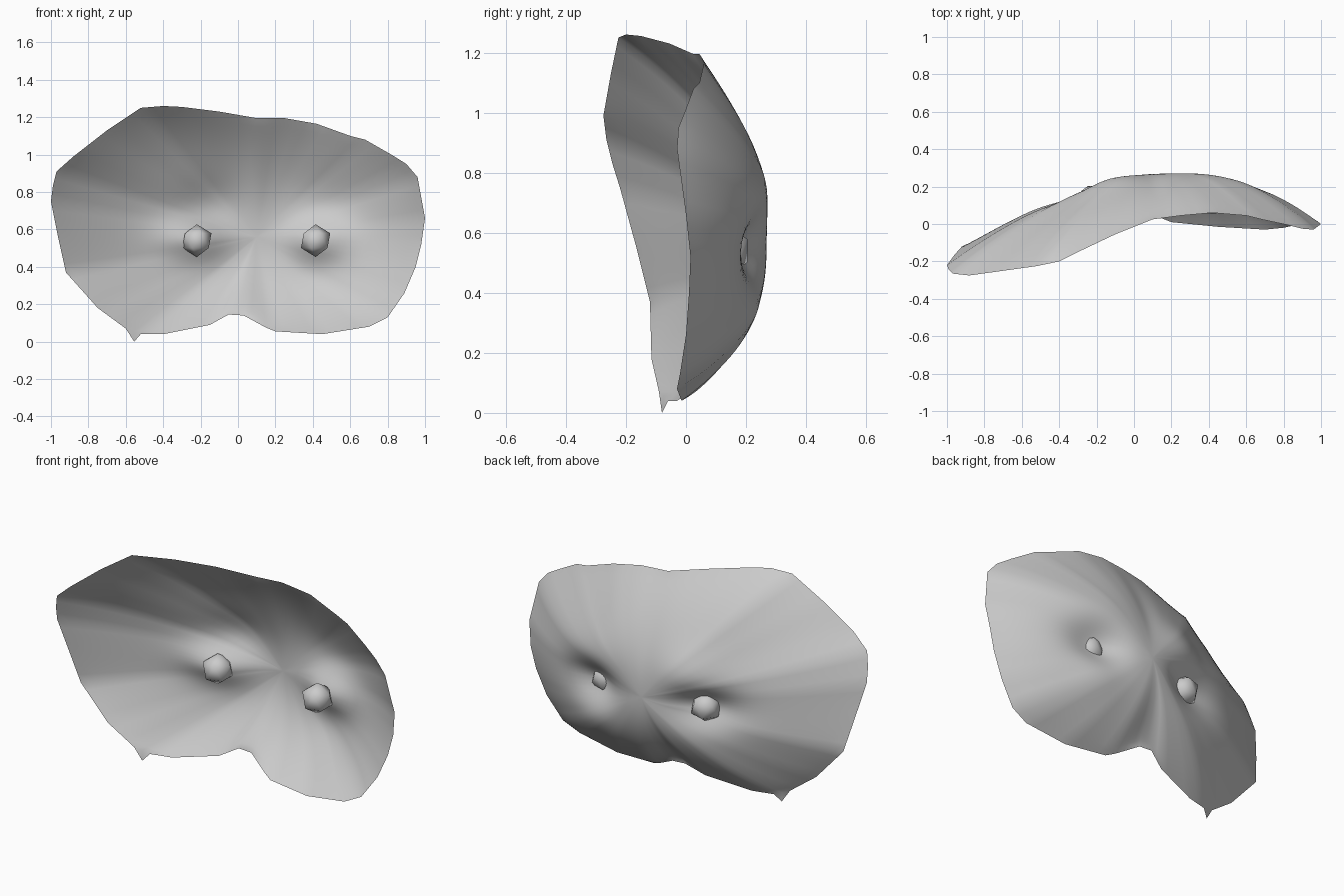
import bpy, bmesh, math
from mathutils import Vector

if "Cube" in bpy.data.objects:
    bpy.data.objects.remove(bpy.data.objects["Cube"])

# Rim of the curved sheet (x, y, z), clockwise seen from the front
RIM = [(-.52, -.225, 1.25), (-.4, -.2, 1.26), (-.3, -.15, 1.255), (-.1, -.055, 1.23),
       (.1, .025, 1.195), (.25, .045, 1.195), (.42, .06, 1.165), (.6, .045, 1.10),
       (.68, .025, 1.08), (.82, -.005, 1.0), (.9, -.025, .95), (.96, -.03, .88),
       (1, 0, .66), (.98, .015, .52), (.95, .01, .4), (.89, 0, .26), (.8, -.02, .13),
       (.7, -.03, .08), (.45, -.015, .04), (.2, .01, .055), (.15, .03, .075),
       (.03, .08, .14), (-.05, .08, .145), (-.15, .04, .09), (-.4, -.03, .04),
       (-.52, -.06, .04), (-.6, -.09, .07), (-.75, -.115, .18),
       (-.92, -.12, .37), (-.96, -.165, .55), (-1, -.22, .75), (-.99, -.245, .83),
       (-.97, -.265, .91), (-.88, -.275, .99), (-.7, -.25, 1.13)]
CENTRE = Vector((.1, .27, .56))
# Soft bumps: x, z, depth change, width left, width right, height
BUMPS = [(-.22, .55, -.095, .2, .15, .11),      # left socket
         (.415, .55, -.095, .13, .19, .11),     # right socket
         (-.16, .72, .045, .15, .15, .14),      # left brow
         (.42, .74, .03, .2, .3, .2),           # right brow
         (.42, .32, .015, .13, .13, .13),       # right cheek
         (.1, .95, -.015, .07, .07, .3)]        # brow groove
RINGS = 28


def sheet_point(rim, soft_y, s):
    """Point a fraction s of the way from the centre to the rim."""
    p = CENTRE.lerp(rim, s)
    d = rim - CENTRE
    side = d.x / math.hypot(d.x, d.z)
    power = 2.2 + (.4 if side > 0 else .62) * side              # flatter left, fuller right
    edge = soft_y + (rim.y - soft_y) * s ** 5
    p.y = CENTRE.y + (edge - CENTRE.y) * s ** power
    for x, z, depth, wl, wr, h in BUMPS:
        dx = (p.x - x) / (wl if p.x < x else wr)
        dz = (p.z - z) / h
        p.y += depth * math.exp(-dx * dx - dz * dz) * (1 - s ** 4)
    return p


def finish(bm, name):
    mesh = bpy.data.meshes.new(name)
    bm.to_mesh(mesh)
    bm.free()
    for f in mesh.polygons:
        f.use_smooth = True
    obj = bpy.data.objects.new(name, mesh)
    bpy.context.collection.objects.link(obj)
    return obj


# Outline with extra points, plus a softened copy of its depth for the inside
rim = [Vector(p) for p in RIM]
outline = []
for a, b in zip(rim, rim[1:] + rim[:1]):
    steps = max(1, round((b - a).length / .05))
    outline += [a.lerp(b, k / steps) for k in range(steps)]
n = len(outline)
soft = [p.y for p in outline]
for _ in range(25):
    soft = [(soft[i - 1] + soft[i] + soft[(i + 1) % n]) / 3 for i in range(n)]

# Curved face sheet, made of rings shrinking from the rim to the centre
bm = bmesh.new()
rings = [[bm.verts.new(sheet_point(p, y, r / RINGS)) for p, y in zip(outline, soft)]
         for r in range(1, RINGS + 1)]
hub = bm.verts.new(sheet_point(outline[0], soft[0], 0))
for i in range(n):
    j = (i + 1) % n
    bm.faces.new((hub, rings[0][j], rings[0][i]))
    for inner, outer in zip(rings, rings[1:]):
        bm.faces.new((inner[i], inner[j], outer[j], outer[i]))
# Even out the inside without moving the rim
inside = [v for ring in rings[:-1] for v in ring]
for _ in range(6):
    bmesh.ops.smooth_vert(bm, verts=inside, factor=.5, use_axis_y=True)
# Small pointed tip at the lower left
k = min(range(n), key=lambda i: (outline[i] - Vector((-.52, -.06, .04))).length)
tip = bm.verts.new((-.555, -.08, 0))
while outline[k].x > -.599:
    bm.faces.new((rings[-1][k], rings[-1][k + 1], tip))
    k += 1
bmesh.ops.recalc_face_normals(bm, faces=bm.faces)
finish(bm, "face_sheet")

# Low-poly eyeballs sitting in the sockets
for side, socket in zip(("left", "right"), BUMPS):
    bm = bmesh.new()
    bmesh.ops.create_icosphere(bm, subdivisions=1, radius=.0875)
    bmesh.ops.translate(bm, verts=bm.verts, vec=(socket[0], .13, .54))
    finish(bm, side + "_eyeball")
